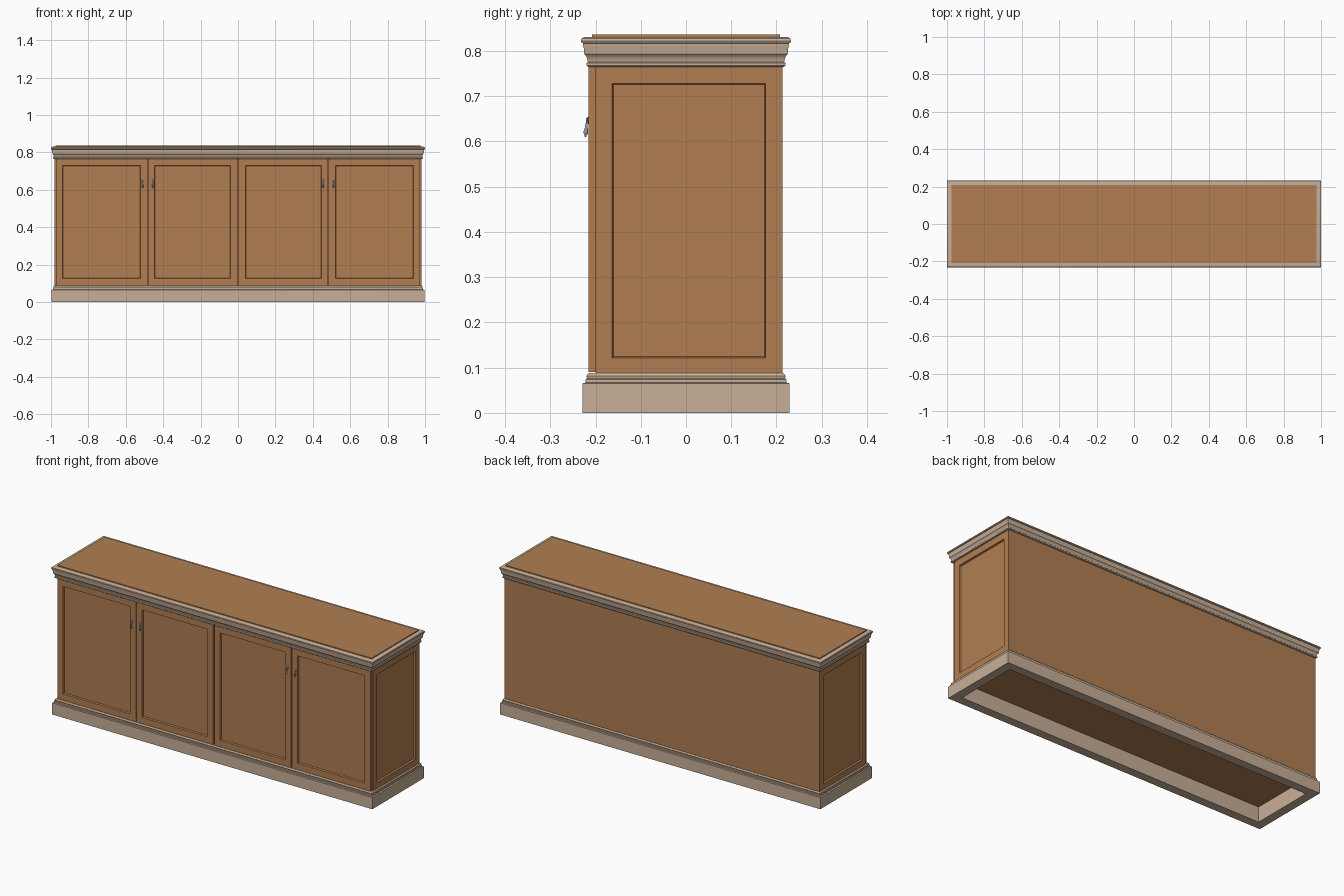
import bpy, bmesh, math
from mathutils import Vector, Matrix

if "Cube" in bpy.data.objects:
    bpy.data.objects.remove(bpy.data.objects["Cube"])


def material(name, rgb):
    m = bpy.data.materials.new(name)
    m.diffuse_color = (*rgb, 1)
    m.use_nodes = True
    m.node_tree.nodes["Principled BSDF"].inputs["Base Color"].default_value = m.diffuse_color
    return m


WOOD = material("warm_wood", (0.44, 0.21, 0.083))
TRIM = material("pale_trim", (0.58, 0.43, 0.31))
METAL = material("grey_metal", (0.36, 0.34, 0.32))


def finish(name, bm, mat, smooth=None):
    bmesh.ops.recalc_face_normals(bm, faces=bm.faces)
    me = bpy.data.meshes.new(name)
    bm.to_mesh(me)
    bm.free()
    me.materials.append(mat)
    if smooth:
        me.shade_smooth()
        me.set_sharp_from_angle(angle=math.radians(smooth))
    ob = bpy.data.objects.new(name, me)
    bpy.context.collection.objects.link(ob)
    return ob


def box(lo, hi):
    bm = bmesh.new()
    lo, hi = Vector(lo), Vector(hi)
    size = Matrix.Diagonal((*(hi - lo), 1))
    bmesh.ops.create_cube(bm, size=1, matrix=Matrix.Translation((lo + hi) / 2) @ size)
    return bm


def sink_panel(bm, direction, frame, lip, depth):
    """Cut a recessed panel with a sloped lip into the face pointing along direction."""
    bm.normal_update()
    d = Vector(direction)
    face = max(bm.faces, key=lambda f: f.normal.dot(d) * 10 + f.calc_center_median().dot(d))
    bmesh.ops.inset_region(bm, faces=[face], thickness=frame)
    bmesh.ops.inset_region(bm, faces=[face], thickness=lip)
    bmesh.ops.translate(bm, verts=face.verts, vec=-d * depth)


def moulding(name, profile, extra):
    """Sweep a closed (half depth, z) profile round a rectangle with mitred corners."""
    bm = bmesh.new()
    loops = [[bm.verts.new((sx * (o + extra), sy * o, z))
              for sx, sy in ((-1, -1), (1, -1), (1, 1), (-1, 1))] for o, z in profile]
    for i in range(len(loops)):
        a, b = loops[i], loops[(i + 1) % len(loops)]
        for k in range(4):
            n = (k + 1) % 4
            bm.faces.new((a[k], a[n], b[n], b[k]))
    return finish(name, bm, TRIM, 35)


# Carcass with recessed end panels
bm = box((-0.98, -0.2, 0.085), (0.98, 0.213, 0.82))
bmesh.ops.bisect_plane(bm, geom=bm.verts[:] + bm.edges[:] + bm.faces[:],
                       plane_co=(0, 0, 0.765), plane_no=(0, 0, 1))
for s in (-1, 1):
    bm.normal_update()
    side = [f for f in bm.faces if f.normal.x * s > 0.9 and f.calc_center_median().z < 0.6]
    bmesh.ops.inset_region(bm, faces=side, thickness=0.052)
    bmesh.ops.inset_region(bm, faces=side, thickness=0.004)
    bmesh.ops.translate(bm, verts=side[0].verts, vec=(-s * 0.009, 0, 0))
finish("carcass", bm, WOOD)

# Four framed doors
for i, (x0, x1) in enumerate(((-0.973, -0.485), (-0.481, -0.004), (0.004, 0.481), (0.485, 0.973))):
    bm = box((x0, -0.215, 0.09), (x1, -0.2, 0.765))
    sink_panel(bm, (0, -1, 0), 0.05, 0.004, 0.009)
    finish(f"door_{i + 1}", bm, WOOD)

# Top board
finish("top_board", box((-0.977, -0.208, 0.79), (0.977, 0.208, 0.836)), WOOD)

# Crown moulding with coved steps and rounded lip
moulding("crown_moulding", [
    (0.19, 0.765), (0.217, 0.765), (0.220, 0.768), (0.220, 0.773), (0.217, 0.776),
    (0.218, 0.782), (0.221, 0.789), (0.225, 0.793), (0.225, 0.797), (0.226, 0.806),
    (0.228, 0.813), (0.228, 0.817), (0.231, 0.818), (0.2325, 0.822), (0.231, 0.827),
    (0.227, 0.830), (0.221, 0.831), (0.19, 0.831)], 0.768)

# Plinth ring, open underneath, with moulded top
moulding("plinth", [
    (0.18, 0.0), (0.229, 0.0), (0.229, 0.065), (0.222, 0.067), (0.222, 0.074),
    (0.219, 0.076), (0.220, 0.081), (0.218, 0.085), (0.215, 0.088), (0.18, 0.088)], 0.767)


# Drop handles: rosette, post and hanging teardrop
def lathe(bm, profile, matrix, seg=12):
    rings = [[bm.verts.new(matrix @ Vector((r * math.cos(2 * math.pi * k / seg),
                                            r * math.sin(2 * math.pi * k / seg), h)))
              for k in range(seg)] for r, h in profile]
    for a, b in zip(rings, rings[1:]):
        for k in range(seg):
            n = (k + 1) % seg
            bm.faces.new((a[k], a[n], b[n], b[k]))
    bm.faces.new(rings[0])
    bm.faces.new(rings[-1])


for i, x in enumerate((-0.51, -0.455, 0.455, 0.51)):
    bm = bmesh.new()
    front = Matrix.Translation((x, -0.2145, 0.647)) @ Matrix.Rotation(math.pi / 2, 4, 'X')
    lathe(bm, [(0.009, 0), (0.008, 0.002), (0.004, 0.003), (0.003, 0.006), (0.001, 0.007)], front)
    drop = Matrix.Translation((x, -0.2185, 0.653)) @ Matrix.Rotation(math.radians(-5), 4, 'X')
    lathe(bm, [(0.001, 0), (0.0025, -0.003), (0.002, -0.012), (0.003, -0.022), (0.005, -0.031),
               (0.0045, -0.036), (0.0025, -0.039), (0.0025, -0.041), (0.0008, -0.043)], drop)
    finish(f"drop_handle_{i + 1}", bm, METAL, 40)
